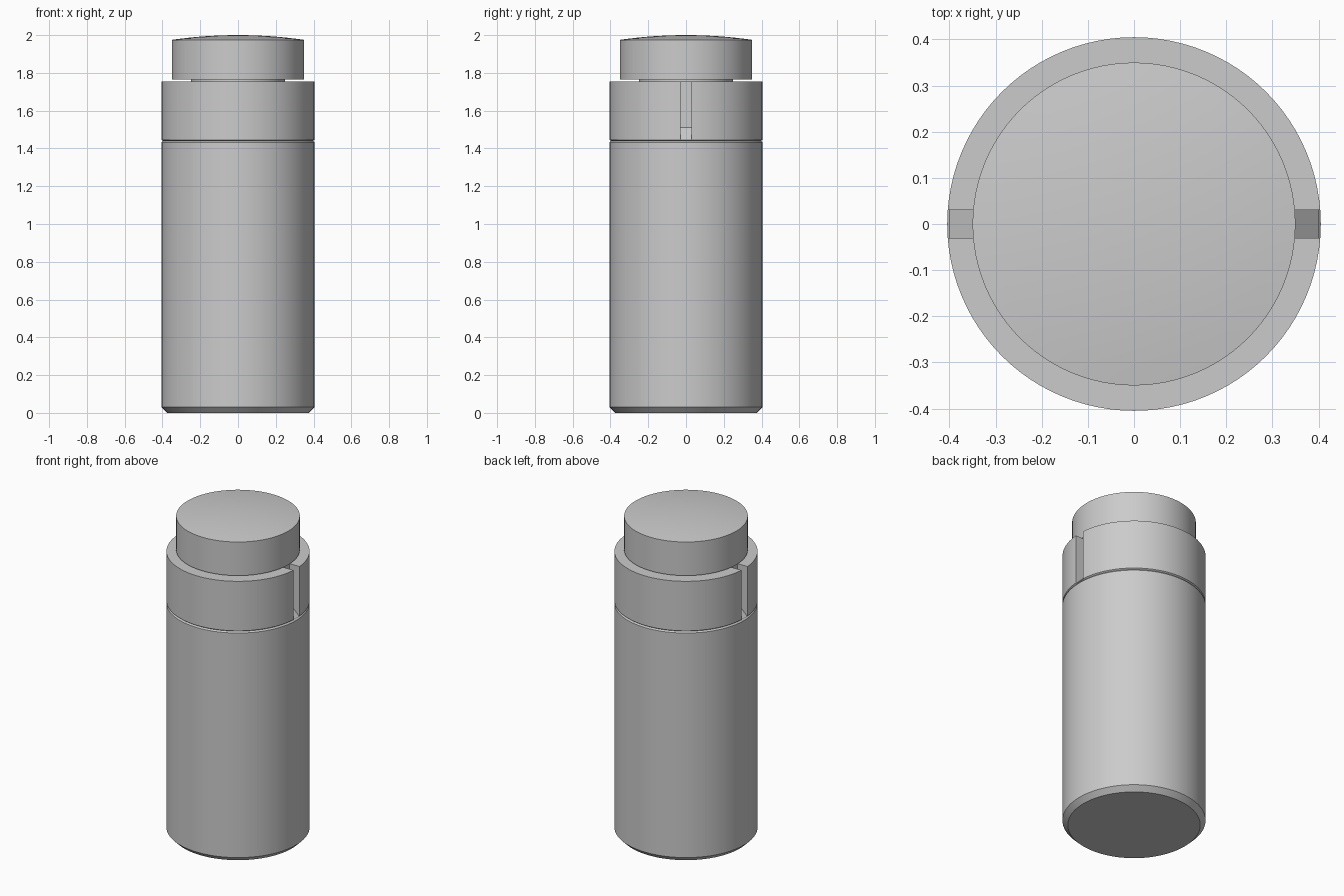
import bpy, bmesh, math

cube = bpy.data.objects.get("Cube")
if cube:
    bpy.data.objects.remove(cube, do_unlink=True)

SEGMENTS = 96
R = 0.405          # outer radius of body and collar
SEAM = 1.44        # height where collar meets body
TOP = 1.755        # collar top

grey = bpy.data.materials.new("plain grey")
grey.use_nodes = True
colour = (0.6, 0.6, 0.6, 1.0)
grey.diffuse_color = colour
grey.node_tree.nodes["Principled BSDF"].inputs["Base Color"].default_value = colour


def add_object(name, bm):
    bmesh.ops.recalc_face_normals(bm, faces=bm.faces)
    mesh = bpy.data.meshes.new(name)
    bm.to_mesh(mesh)
    bm.free()
    mesh.materials.append(grey)
    obj = bpy.data.objects.new(name, mesh)
    bpy.context.collection.objects.link(obj)
    return obj


def smooth(obj):
    obj.data.shade_smooth()
    obj.data.set_sharp_from_angle(angle=math.radians(25))


def turned(name, profile):
    """Closed solid turned around z from (radius, height) points."""
    bm = bmesh.new()
    rings = []
    for r, z in profile:
        if r == 0:
            rings.append([bm.verts.new((0, 0, z))] * SEGMENTS)
        else:
            angles = [math.tau * i / SEGMENTS for i in range(SEGMENTS)]
            rings.append([bm.verts.new((r * math.cos(a), r * math.sin(a), z)) for a in angles])
    for low, high in zip(rings, rings[1:]):
        for i in range(SEGMENTS):
            j = (i + 1) % SEGMENTS
            corners = dict.fromkeys((low[i], low[j], high[j], high[i]))
            bm.faces.new(list(corners))
    # flat end caps
    for ring, (r, z) in ((rings[0], profile[0]), (rings[-1], profile[-1])):
        if r > 0:
            bm.faces.new(ring)
    obj = add_object(name, bm)
    smooth(obj)
    return obj


# Body with chamfered foot and a fine chamfer at the seam
turned("body", [(0.375, 0), (R, 0.03), (R, 1.432), (0.397, SEAM)])

# Collar above the seam
collar = turned("collar", [(0.397, SEAM), (R, 1.446), (R, TOP)])

# Side slots with outward sloping floors
for side in (1, -1):
    bm = bmesh.new()
    outline = [(0.335, 1.51), (0.335, 1.9), (0.5, 1.9), (0.5, 1.345)]
    face = bm.faces.new([bm.verts.new((side * x, -0.03, z)) for x, z in outline])
    extruded = bmesh.ops.extrude_face_region(bm, geom=[face])["geom"]
    moved = [v for v in extruded if isinstance(v, bmesh.types.BMVert)]
    bmesh.ops.translate(bm, verts=moved, vec=(0, 0.06, 0))
    cutter = add_object("slot_cutter", bm)
    cutter.hide_render = True
    cut = collar.modifiers.new("slot", "BOOLEAN")
    cut.operation = "DIFFERENCE"
    cut.solver = "EXACT"
    cut.object = cutter
    bpy.context.view_layer.update()
    graph = bpy.context.evaluated_depsgraph_get()
    result = bpy.data.meshes.new_from_object(collar.evaluated_get(graph))
    collar.modifiers.clear()
    collar.data = result
    bpy.data.objects.remove(cutter, do_unlink=True)
smooth(collar)

# Neck joining collar and cap
turned("neck", [(0.25, TOP - 0.02), (0.25, 1.775)])

# Cap with a shallow domed top
RIM, EDGE, RISE, STEPS = 0.35, 1.975, 0.025, 8
dome = [(RIM * (1 - i / STEPS), EDGE + RISE * (1 - (1 - i / STEPS) ** 2))
        for i in range(STEPS + 1)]
cap = turned("cap", [(RIM, 1.765)] + dome)
